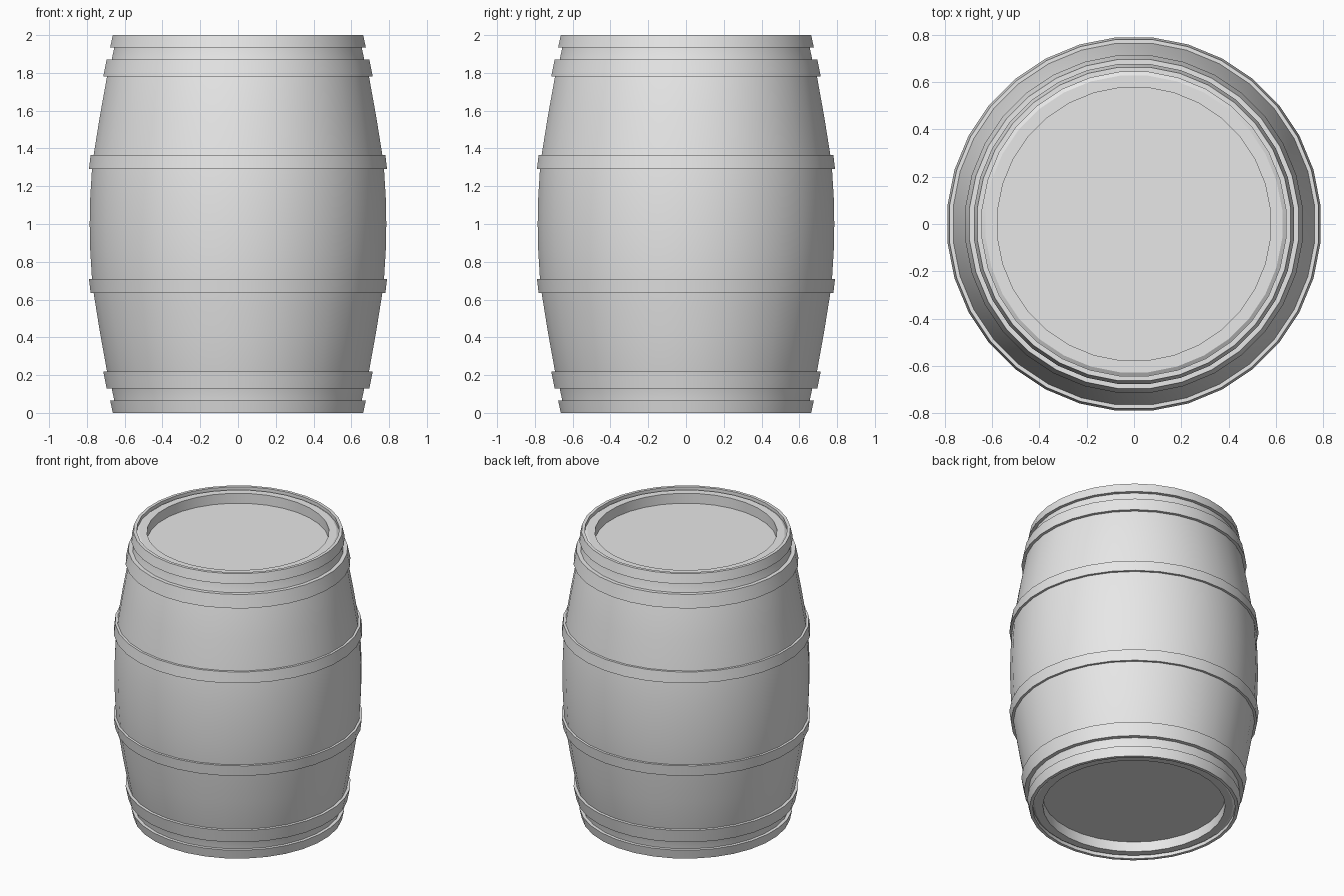
import bpy, bmesh, math

if "Cube" in bpy.data.objects:
    bpy.data.objects.remove(bpy.data.objects["Cube"])

SIDES = 32

mat = bpy.data.materials.new("barrel_grey")
mat.diffuse_color = (0.8, 0.8, 0.8, 1)
mat.use_nodes = True
mat.node_tree.nodes["Principled BSDF"].inputs["Base Color"].default_value = mat.diffuse_color


def lathe(name, profile, closed=False):
    """Spin an (r, z) profile around z; r = 0 ends become fans."""
    bm = bmesh.new()
    rings = []
    for r, z in profile:
        if r == 0:
            rings.append([bm.verts.new((0, 0, z))] * SIDES)
        else:
            ring = []
            for i in range(SIDES):
                a = 2 * math.pi * (i + 0.5) / SIDES
                ring.append(bm.verts.new((r * math.cos(a), r * math.sin(a), z)))
            rings.append(ring)
    pairs = list(zip(rings, rings[1:]))
    if closed:
        pairs.append((rings[-1], rings[0]))
    for a, b in pairs:
        for i in range(SIDES):
            j = (i + 1) % SIDES
            bm.faces.new(dict.fromkeys((a[i], a[j], b[j], b[i])))
    bmesh.ops.recalc_face_normals(bm, faces=bm.faces)
    me = bpy.data.meshes.new(name)
    bm.to_mesh(me)
    bm.free()
    me.materials.append(mat)
    ob = bpy.data.objects.new(name, me)
    bpy.context.collection.objects.link(ob)
    bpy.context.view_layer.objects.active = ob
    ob.select_set(True)
    bpy.ops.object.shade_smooth_by_angle(angle=math.radians(30))
    ob.select_set(False)


# Staves with recessed heads: upper half profile, mirrored below z = 1
upper = [(0, 1.915), (0.58, 1.915), (0.58, 1.985), (0.63, 1.985), (0.655, 1.97),
         (0.658, 1.935), (0.672, 1.87), (0.697, 1.78), (0.735, 1.57),
         (0.768, 1.365), (0.777, 1.29), (0.786, 1.14)]
lower = [(r, 2 - z) for r, z in reversed(upper)]
lathe("staves", upper + [(0.789, 1.0)] + lower)

# Hoops: (top z, bottom z, top radius, bottom radius, inner radius)
hoops = {
    "rim_hoop": (2.0, 1.935, 0.666, 0.68, 0.645),
    "shoulder_hoop": (1.87, 1.78, 0.699, 0.717, 0.66),
    "belly_hoop": (1.365, 1.29, 0.784, 0.793, 0.755),
}
for name, (zt, zb, rt, rb, ri) in hoops.items():
    ring = [(ri, zt), (rt, zt), (rb, zb), (ri, zb)]
    lathe("upper_" + name, ring, closed=True)
    lathe("lower_" + name, [(r, 2 - z) for r, z in ring], closed=True)
